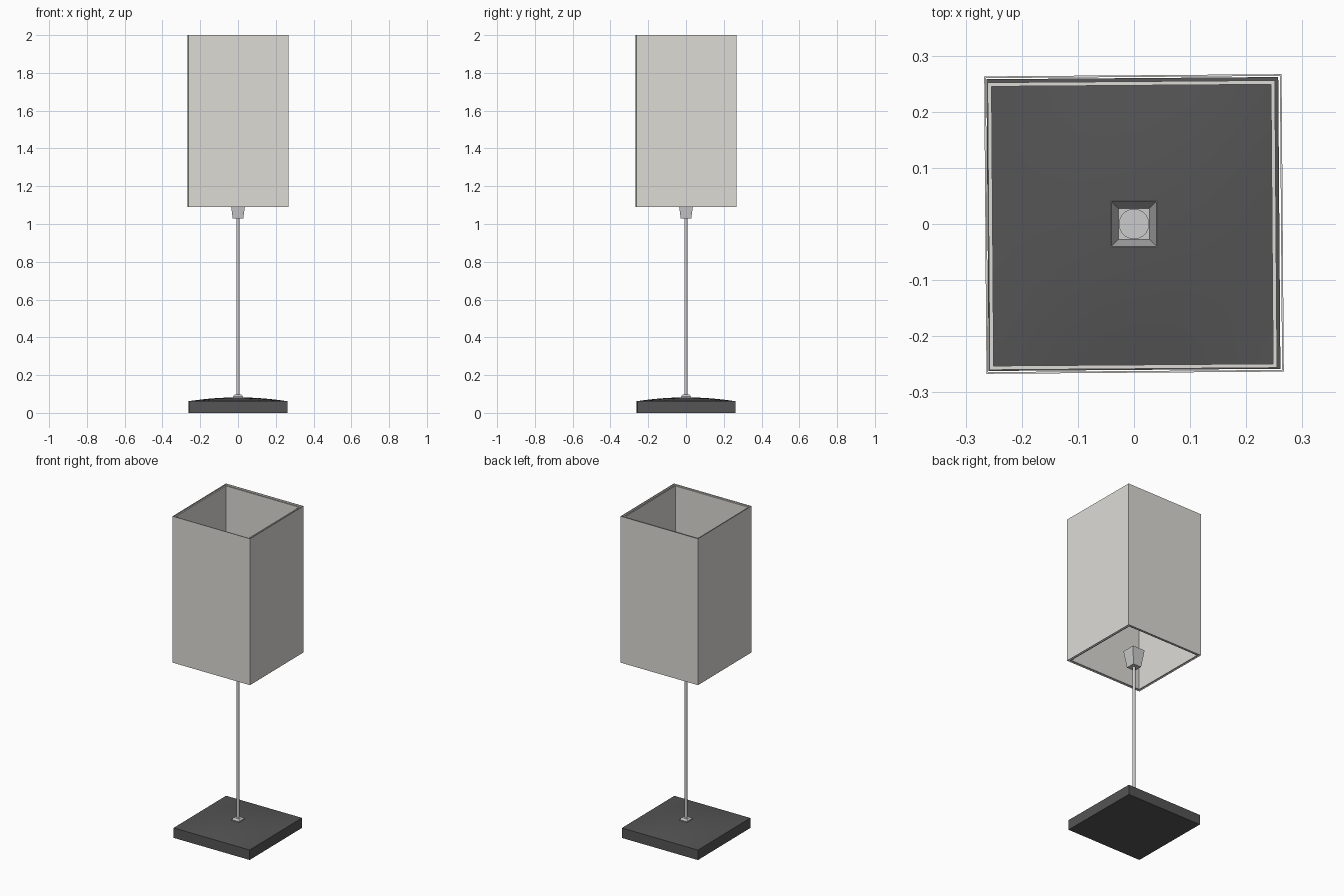
import bpy, bmesh, math
from mathutils import Matrix

if "Cube" in bpy.data.objects:
    bpy.data.objects.remove(bpy.data.objects["Cube"])

TWIST = math.radians(0.43)  # the square parts sit very slightly rotated


def material(name, rgb):
    m = bpy.data.materials.new(name)
    m.diffuse_color = (*rgb, 1)
    m.use_nodes = True
    m.node_tree.nodes["Principled BSDF"].inputs["Base Color"].default_value = m.diffuse_color
    return m


dark = material("dark_base", (0.09, 0.09, 0.09))
cream = material("cream_shade", (0.72, 0.71, 0.67))


def finish(name, bm, mat=None, twist=0.0, loc=(0, 0, 0)):
    bmesh.ops.recalc_face_normals(bm, faces=bm.faces)
    me = bpy.data.meshes.new(name)
    bm.to_mesh(me)
    bm.free()
    ob = bpy.data.objects.new(name, me)
    bpy.context.collection.objects.link(ob)
    ob.rotation_euler.z = twist
    ob.location = loc
    if mat:
        me.materials.append(mat)
    return ob


def square_loft(name, rings, closed=False, cap=True, **kw):
    """Join square rings given as (half width, z)."""
    bm = bmesh.new()
    loops = [[bm.verts.new((sx * h, sy * h, z))
              for sx, sy in ((-1, -1), (1, -1), (1, 1), (-1, 1))] for h, z in rings]
    n = len(loops)
    for i in range(n if closed else n - 1):
        a, b = loops[i], loops[(i + 1) % n]
        for k in range(4):
            bm.faces.new((a[k], a[(k + 1) % 4], b[(k + 1) % 4], b[k]))
    if not closed and cap:
        bm.faces.new(loops[0])
        bm.faces.new(loops[-1])
    return finish(name, bm, **kw)


def cylinder(name, r, z0, z1, sides):
    bm = bmesh.new()
    bmesh.ops.create_cone(bm, cap_ends=True, segments=sides, radius1=r, radius2=r,
                          depth=z1 - z0, matrix=Matrix.Translation((0, 0, (z0 + z1) / 2)))
    ob = finish(name, bm)
    bpy.context.view_layer.objects.active = ob
    ob.select_set(True)
    bpy.ops.object.shade_smooth_by_angle(angle=math.radians(40))
    ob.select_set(False)
    return ob


# Base: square slab with a gently domed top
H = 0.26
bm = bmesh.new()
bmesh.ops.create_grid(bm, x_segments=12, y_segments=12, size=H)
rim = [e for e in bm.edges if e.is_boundary]
for v in bm.verts:
    u, w = v.co.x / H, v.co.y / H
    v.co.z = 0.062 + 0.02 * (1 - u * u) * (1 - w * w)
for f in bm.faces:
    f.smooth = True
ext = bmesh.ops.extrude_edge_only(bm, edges=rim)["geom"]
for v in ext:
    if isinstance(v, bmesh.types.BMVert):
        v.co.z = 0
bottom = [e for e in bm.edges if e.is_boundary]
bmesh.ops.contextual_create(bm, geom=bottom)
base = finish("base", bm, mat=dark, twist=TWIST, loc=(-0.001, 0, 0))
bpy.context.view_layer.objects.active = base
base.select_set(True)
bpy.ops.object.shade_smooth_by_angle(angle=math.radians(30))
base.select_set(False)

# Collar where the pole meets the base
square_loft("base_collar", [(0.026, 0.075), (0.026, 0.087), (0.017, 0.097)])

# Pole
cylinder("pole", 0.008, 0.08, 1.083, 16)

# Open tapered cup and the round lamp holder inside it
square_loft("socket_cup", [(0.028, 1.03), (0.042, 1.136), (0.040, 1.136), (0.028, 1.036)])
cylinder("lamp_holder", 0.027, 1.034, 1.082, 32)

# Outer shade sleeve and the inner liner, both open at top and bottom
square_loft("shade_outer", [(0.265, 1.09), (0.265, 2.0), (0.262, 2.0), (0.262, 1.09)],
            closed=True, mat=cream, twist=TWIST)
square_loft("shade_liner", [(0.256, 1.093), (0.256, 1.995), (0.249, 1.995), (0.249, 1.093)],
            closed=True, mat=cream, twist=TWIST, loc=(-0.003, -0.002, 0))
